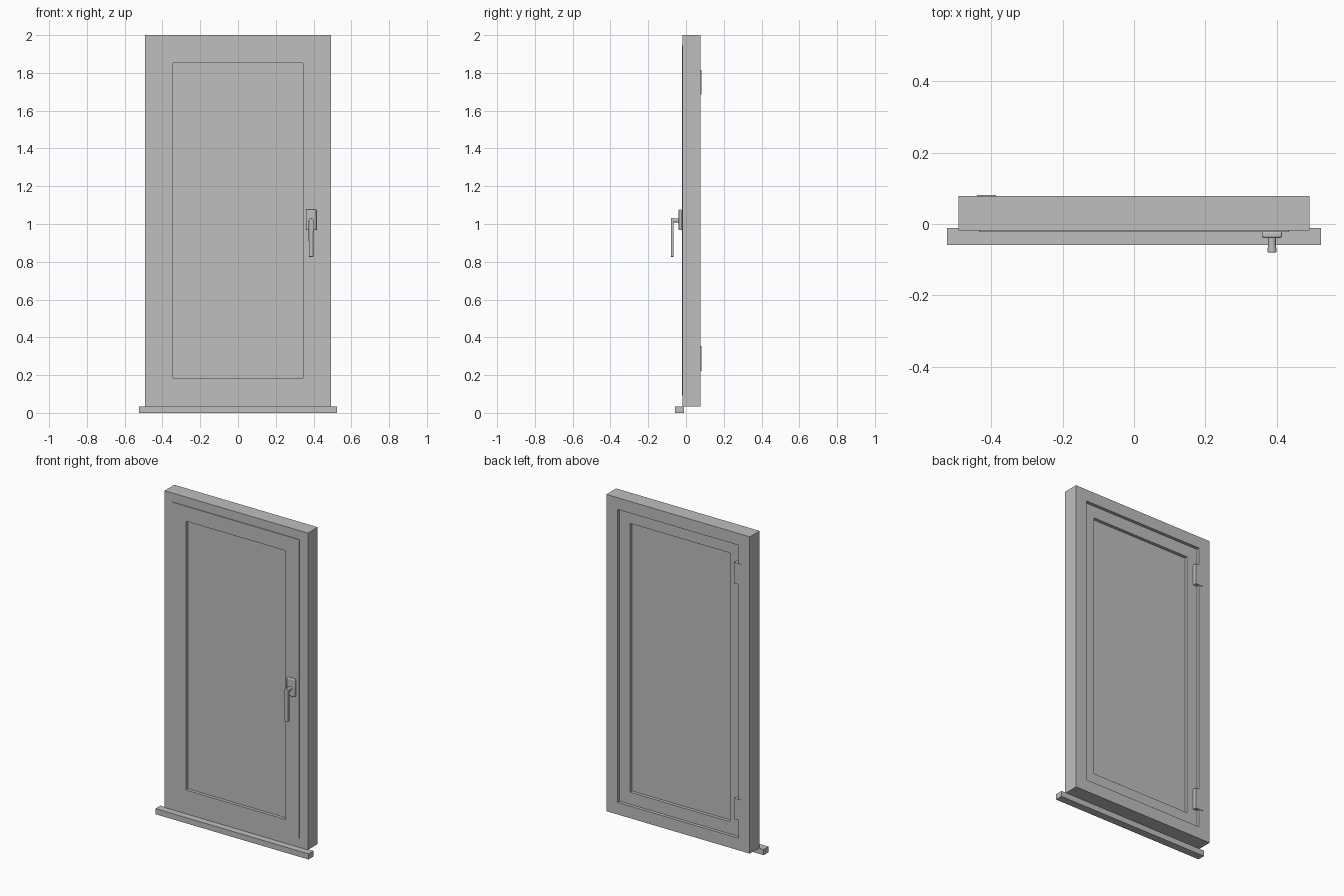
import bpy
import bmesh
from math import sin, cos, pi

cube = bpy.data.objects.get("Cube")
if cube:
    bpy.data.objects.remove(cube, do_unlink=True)

grey = bpy.data.materials.new("plain grey")
grey.use_nodes = True
colour = (0.52, 0.52, 0.52, 1)
grey.diffuse_color = colour
grey.node_tree.nodes["Principled BSDF"].inputs["Base Color"].default_value = colour


def finish(bm, name, bevel=0):
    """Turn a bmesh into a named object, with optional rounded edges."""
    bmesh.ops.recalc_face_normals(bm, faces=bm.faces)
    mesh = bpy.data.meshes.new(name)
    bm.to_mesh(mesh)
    bm.free()
    mesh.materials.append(grey)
    obj = bpy.data.objects.new(name, mesh)
    bpy.context.collection.objects.link(obj)
    if bevel:
        mod = obj.modifiers.new("rounded edges", 'BEVEL')
        mod.width = bevel
        mod.segments = 3
        mod.limit_method = 'ANGLE'
        bpy.ops.object.select_all(action='DESELECT')
        obj.select_set(True)
        bpy.context.view_layer.objects.active = obj
        bpy.ops.object.shade_smooth_by_angle()
    return obj


def prism(name, outline, y0, y1, bevel=0):
    """Extrude an (x, z) outline from y0 to y1."""
    bm = bmesh.new()
    face = bm.faces.new([bm.verts.new((x, y0, z)) for x, z in outline])
    made = bmesh.ops.extrude_face_region(bm, geom=[face])["geom"]
    verts = [v for v in made if isinstance(v, bmesh.types.BMVert)]
    bmesh.ops.translate(bm, verts=verts, vec=(0, y1 - y0, 0))
    return finish(bm, name, bevel)


def rect(x0, x1, z0, z1):
    return [(x0, z0), (x1, z0), (x1, z1), (x0, z1)]


def ring(name, outer, inner, y0, y1):
    """Rectangular surround with a rectangular opening."""
    bm = bmesh.new()
    loops = [[bm.verts.new((x, y, z)) for x, z in rect(*r)]
             for r, y in ((outer, y0), (outer, y1), (inner, y1), (inner, y0))]
    for a, b in zip(loops, loops[1:] + loops[:1]):
        for i in range(4):
            j = (i + 1) % 4
            bm.faces.new((a[i], a[j], b[j], b[i]))
    return finish(bm, name)


def arc(cx, cz, r, start, end, steps=12):
    angles = [start + (end - start) * i / steps for i in range(steps + 1)]
    return [(cx + r * cos(a), cz + r * sin(a)) for a in angles]


# Fixed frame, opening sash and pane
frame_edge = (-0.492, 0.492, 0.035, 2.0)
opening = (-0.415, 0.415, 0.11, 1.927)
overlap = (-0.435, 0.435, 0.092, 1.945)
pane = (-0.343, 0.343, 0.185, 1.852)
ring("outer_frame", frame_edge, opening, -0.018, 0.078)
ring("sash", opening, pane, -0.018, 0.058)
ring("sash_overlap", overlap, pane, -0.022, -0.018)
prism("glass_pane", rect(*pane), -0.002, 0.038)

# Sill under the front edge
prism("sill", rect(-0.525, 0.525, 0, 0.035), -0.059, -0.011)

# Hinge plates on the back
for label, z in (("lower", 0.288), ("upper", 1.75)):
    prism(label + "_hinge", rect(-0.44, -0.387, z - 0.065, z + 0.065), 0.057, 0.081)

# Handle: backplate, round neck and hanging grip
hx, hz = 0.387, 1.018
prism("handle_backplate", rect(hx - 0.028, hx + 0.028, 0.967, 1.077), -0.039, -0.021, 0.005)
prism("handle_neck", arc(hx, hz, 0.011, 0, 2 * pi, 24)[:-1], -0.07, -0.036, 0.001)
grip = arc(hx, hz, 0.013, 0, pi) + [(hx - 0.012, 0.826), (hx + 0.012, 0.826)]
prism("handle_grip", grip, -0.08, -0.065, 0.003)
